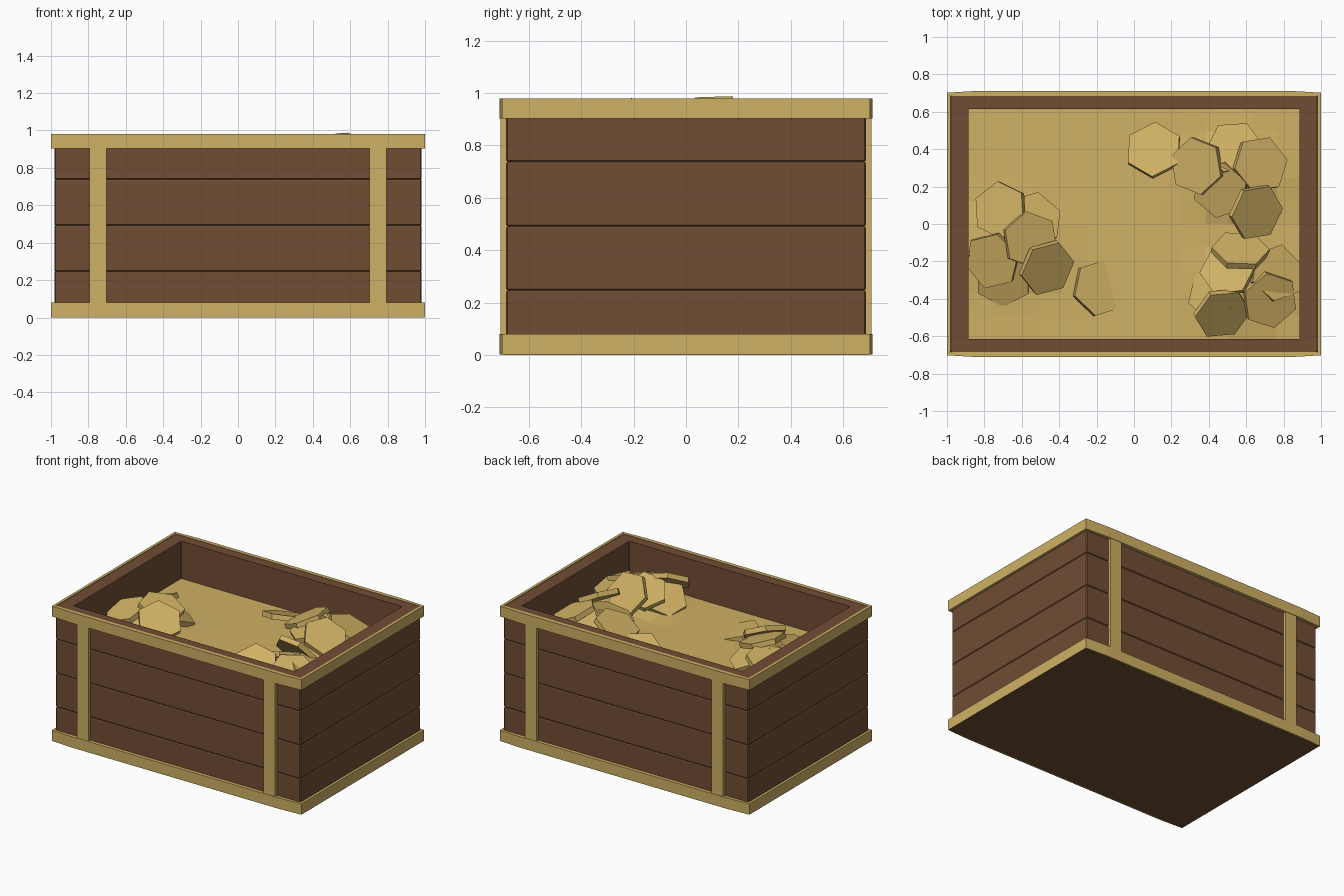
import bpy, bmesh, math
from mathutils import Vector, Matrix

if "Cube" in bpy.data.objects:
    bpy.data.objects.remove(bpy.data.objects["Cube"])


def material(name, color):
    m = bpy.data.materials.new(name)
    m.diffuse_color = (*color, 1)
    m.use_nodes = True
    m.node_tree.nodes["Principled BSDF"].inputs["Base Color"].default_value = m.diffuse_color
    return m


WOOD = material("brown wood", (0.165, 0.074, 0.034))
GOLD = material("pale gold", (0.625, 0.435, 0.128))


def finish(bm, name, mat):
    bmesh.ops.recalc_face_normals(bm, faces=bm.faces)
    me = bpy.data.meshes.new(name)
    bm.to_mesh(me)
    bm.free()
    me.materials.append(mat)
    ob = bpy.data.objects.new(name, me)
    bpy.context.collection.objects.link(ob)
    return ob


def box(name, x0, x1, y0, y1, z0, z1, mat):
    bm = bmesh.new()
    bmesh.ops.create_cube(bm, size=1)
    for v in bm.verts:
        v.co = Vector(((x0 + x1) / 2 + v.co.x * (x1 - x0),
                       (y0 + y1) / 2 + v.co.y * (y1 - y0),
                       (z0 + z1) / 2 + v.co.z * (z1 - z0)))
    return finish(bm, name, mat)


def octagon(x, y, cx, cy, z):
    """Rectangle outline with corners cut by cx, cy."""
    pts = []
    for sx, sy in ((1, 1), (-1, 1), (-1, -1), (1, -1)):
        a = Vector((sx * x, sy * (y - cy), z))
        b = Vector((sx * (x - cx), sy * y, z))
        pts += [a, b] if sx * sy > 0 else [b, a]
    return pts


def ring(name, loops, mat):
    """Closed frame lofted through outlines and back to the first."""
    bm = bmesh.new()
    rows = [[bm.verts.new(p) for p in lp] for lp in loops]
    n = len(rows[0])
    for i, a in enumerate(rows):
        b = rows[(i + 1) % len(rows)]
        for j in range(n):
            k = (j + 1) % n
            bm.faces.new((a[j], a[k], b[k], b[j]))
    return finish(bm, name, mat)


# plank courses with chamfered seams
levels = [0.004, 0.246, 0.491, 0.737, 0.977]
X, Y, IX, IY, C = 0.982, 0.687, 0.886, 0.615, 0.006
for i in range(4):
    z0, z1 = levels[i], levels[i + 1]
    ring("plank_course_%d" % (i + 1), [
        octagon(IX, IY, 0.001, 0.001, z0),
        octagon(X - C, Y - C, C, C, z0),
        octagon(X, Y, C, C, z0 + C),
        octagon(X, Y, C, C, z1 - C),
        octagon(X - C / 2, Y - C / 2, C, C, z1),
        octagon(IX, IY, 0.001, 0.001, z1)], WOOD)

# wooden floor
box("floor", -0.999, 0.999, -0.701, 0.701, 0, 0.004, WOOD)

# gold trim bands, bulging slightly at the long sides
for name, z0, z1 in (("bottom_trim", 0.001, 0.08), ("top_trim", 0.903, 0.98)):
    inner, outer = (0.981, 0.684, 0.001, 0.001), (1.0, 0.712, 0.17, 0.01)
    ring(name, [octagon(*inner, z0), octagon(*outer, z0),
                octagon(*outer, z1), octagon(*inner, z1)], GOLD)

# upright straps on front and back
for sx, xn in ((-1, "left"), (1, "right")):
    for sy, yn in ((-1, "front"), (1, "back")):
        xs, ys = sorted((sx * 0.702, sx * 0.795)), sorted((sy * 0.67, sy * 0.709))
        box("%s_%s_strap" % (yn, xn), *xs, *ys, 0.06, 0.92, GOLD)

# treasure surface with low mounds below the coin piles
MOUNDS = [(-0.64, -0.12, 0.07), (0.55, 0.24, 0.10), (0.60, -0.32, 0.08)]
bm = bmesh.new()
bmesh.ops.create_grid(bm, x_segments=14, y_segments=10, size=1)
for v in bm.verts:
    x, y = v.co.x * 0.89, v.co.y * 0.62
    z = 0.706
    for mx, my, h in MOUNDS:
        z += h * math.exp(-((x - mx) ** 2 + (y - my) ** 2) / 0.03)
    v.co = Vector((x, y, z))
fill = finish(bm, "treasure_fill", GOLD)
if fill.data.polygons[0].normal.z < 0:
    fill.data.flip_normals()

# six-sided coins: x, y, z of top centre, tilt direction, tilt, spin (degrees)
COINS = [
    (-0.72, 0.075, 0.81, 165, 25, 95), (-0.53, 0.03, 0.785, 50, 28, 80),
    (-0.765, -0.20, 0.83, 225, 20, 75), (-0.55, -0.085, 0.865, 350, 18, 100),
    (-0.46, -0.24, 0.845, 318, 33, 10), (-0.70, -0.30, 0.765, 265, 22, 90),
    (-0.175, -0.34, 0.722, 17, 18, 77),
    (0.105, 0.40, 0.80, 105, 20, 88),
    (0.33, 0.31, 0.88, 185, 25, 100), (0.54, 0.41, 0.87, 80, 23, 65),
    (0.68, 0.32, 0.89, 20, 23, 70), (0.46, 0.18, 0.885, 225, 20, 80),
    (0.66, 0.06, 0.915, 332, 32, 5),
    (0.57, -0.13, 0.87, 85, 53, 0), (0.50, -0.24, 0.87, 125, 26, 5),
    (0.77, -0.26, 0.85, 20, 22, 80), (0.42, -0.36, 0.80, 150, 35, 20),
    (0.475, -0.485, 0.87, 295, 38, 0), (0.73, -0.41, 0.865, 320, 24, 100),
]
for i, (x, y, z, d, tilt, spin) in enumerate(COINS):
    d, t = math.radians(d), math.radians(tilt)
    normal = Vector((math.cos(d) * math.sin(t), math.sin(d) * math.sin(t), math.cos(t)))
    rot = Vector((0, 0, 1)).rotation_difference(normal).to_matrix().to_4x4()
    mat = (Matrix.Translation((x, y, z)) @ rot @ Matrix.Rotation(math.radians(spin), 4, 'Z')
           @ Matrix.Translation((0, 0, -0.018)))
    bm = bmesh.new()
    bmesh.ops.create_cone(bm, cap_ends=True, segments=6, radius1=0.155,
                          radius2=0.155, depth=0.036)
    # put a corner on the local x axis before placing
    far = max(bm.verts, key=lambda v: v.co.x)
    a = math.atan2(far.co.y, far.co.x)
    bmesh.ops.transform(bm, matrix=mat @ Matrix.Rotation(-a, 4, 'Z'), verts=bm.verts)
    # keep coins inside the walls
    for v in bm.verts:
        v.co.x = max(-0.89, min(0.89, v.co.x))
        v.co.y = max(-0.62, min(0.62, v.co.y))
    finish(bm, "coin_%02d" % (i + 1), GOLD)
